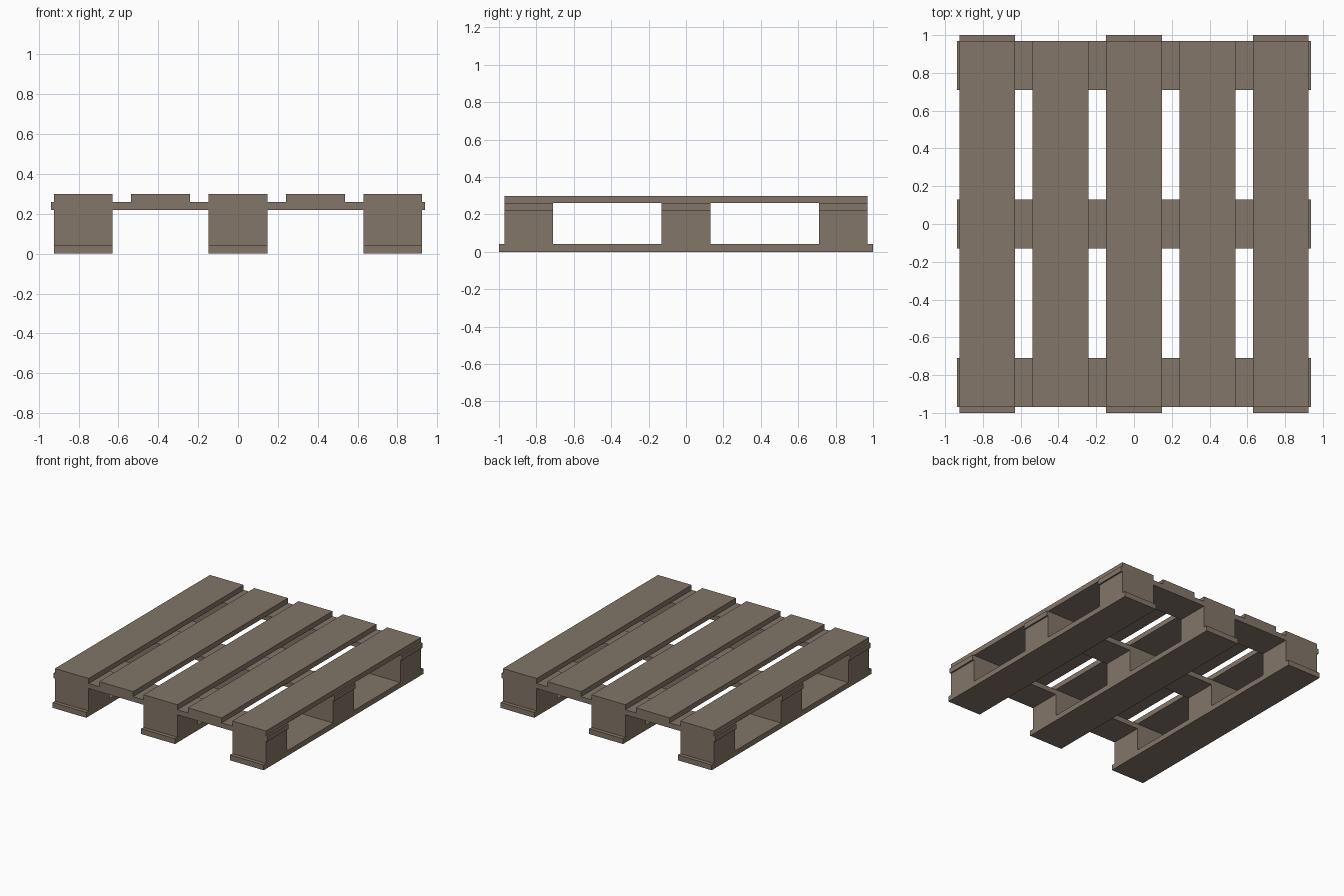
import bpy, bmesh
from mathutils import Vector

if "Cube" in bpy.data.objects:
    bpy.data.objects.remove(bpy.data.objects["Cube"])

wood = bpy.data.materials.new("weathered wood")
wood.diffuse_color = (0.225, 0.18, 0.138, 1)
wood.use_nodes = True
wood.node_tree.nodes["Principled BSDF"].inputs["Base Color"].default_value = wood.diffuse_color


def board(name, x, y, z0, z1, width, length):
    """Box centred on x, y, spanning z0 to z1."""
    bm = bmesh.new()
    bmesh.ops.create_cube(bm, size=1)
    bmesh.ops.scale(bm, vec=Vector((width, length, z1 - z0)), verts=bm.verts)
    mesh = bpy.data.meshes.new(name)
    bm.to_mesh(mesh)
    bm.free()
    mesh.materials.append(wood)
    obj = bpy.data.objects.new(name, mesh)
    obj.location = (x, y, (z0 + z1) / 2)
    bpy.context.collection.objects.link(obj)


PLANK = 0.296          # plank width
ROW = 0.26             # depth of blocks and cross boards
Z = (0, 0.042, 0.22, 0.26, 0.30)   # layer heights
columns = (-0.777, 0, 0.777)
rows = (-0.84, 0, 0.84)

# Bottom runners and the blocks standing on them
for i, x in enumerate(columns):
    board(f"bottom_runner_{i + 1}", x, 0, Z[0], Z[1], PLANK, 2.0)
    for j, y in enumerate(rows):
        board(f"block_{i + 1}_{j + 1}", x, y, Z[1], Z[2], PLANK, ROW)

# Cross boards over the blocks
for j, y in enumerate(rows):
    board(f"cross_board_{j + 1}", 0, y, Z[2], Z[3], 1.876, ROW)

# Top deck planks
for i in range(5):
    board(f"deck_plank_{i + 1}", (i - 2) * 0.3885, 0, Z[3], Z[4], PLANK, 1.94)
